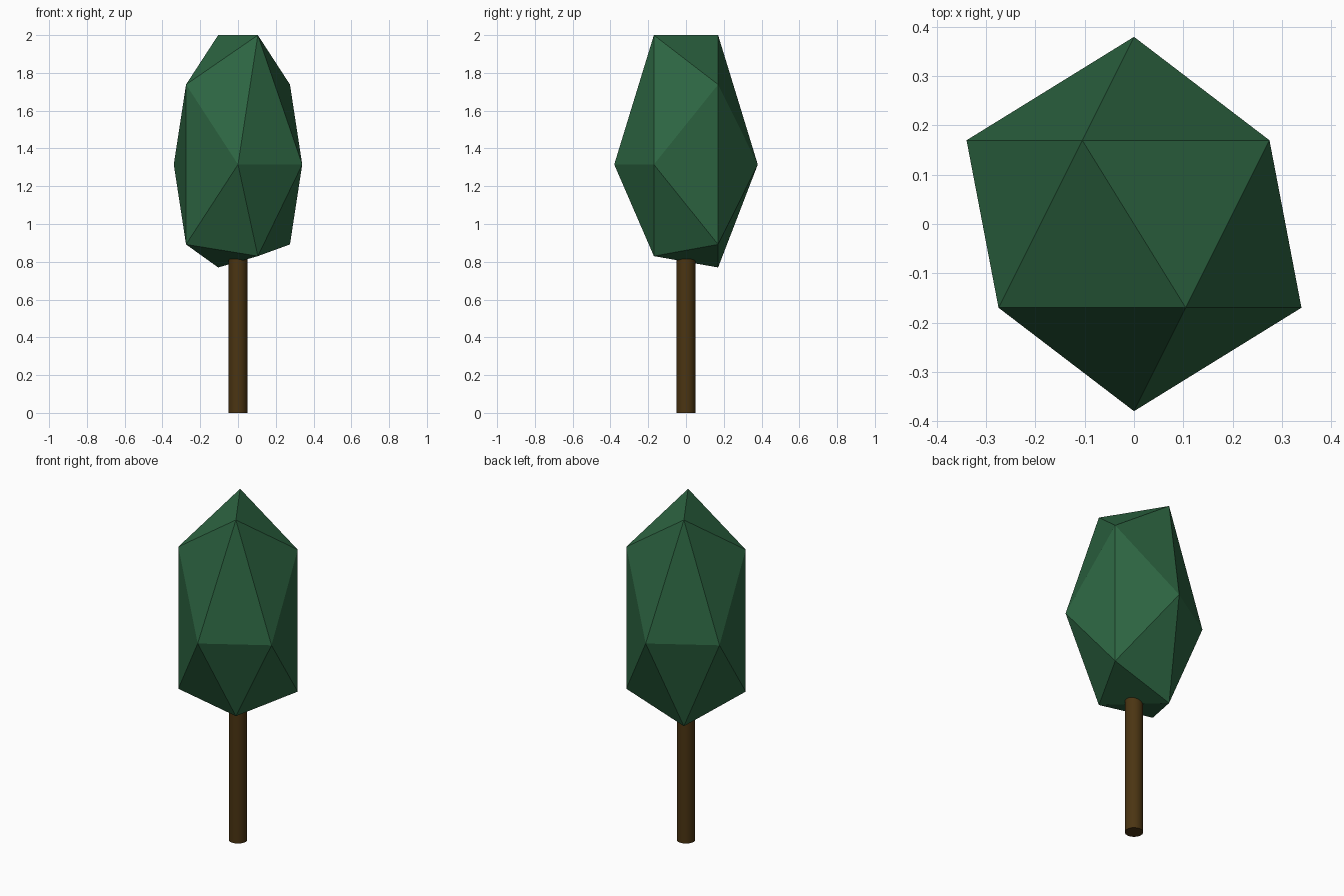
import bpy, bmesh
from math import sin, cos, radians

if "Cube" in bpy.data.objects:
    bpy.data.objects.remove(bpy.data.objects["Cube"])


def paint(obj, name, color):
    mat = bpy.data.materials.new(name)
    mat.diffuse_color = color
    mat.use_nodes = True
    mat.node_tree.nodes["Principled BSDF"].inputs["Base Color"].default_value = mat.diffuse_color
    obj.data.materials.append(mat)


# Trunk: smooth cylinder reaching into the crown
BOTTOM, TOP = 0.0, 0.9
bpy.ops.mesh.primitive_cylinder_add(vertices=32, radius=0.05, depth=TOP - BOTTOM,
                                    location=(0, 0, (TOP + BOTTOM) / 2))
trunk = bpy.context.object
trunk.name = "trunk"
bpy.ops.object.shade_smooth_by_angle()
paint(trunk, "bark", (0.07, 0.035, 0.006, 1))

# Crown: stretched icosahedron with its poles on the y axis
MID = 1.315
bm = bmesh.new()


def ring(y, start):
    verts = []
    for k in range(5):
        a = radians(start + 72 * k)
        verts.append(bm.verts.new((0.34 * cos(a), y, MID + 0.72 * sin(a))))
    return verts


front_pole = bm.verts.new((0, -0.38, MID))
back_pole = bm.verts.new((0, 0.38, MID))
front = ring(-0.17, 0)
back = ring(0.17, 36)

# Lowest points are pushed up to flatten the underside
front[4].co.z = 0.83
back[3].co.z = 0.77

for i in range(5):
    j = (i + 1) % 5
    bm.faces.new((front_pole, front[j], front[i]))
    bm.faces.new((front[i], front[j], back[i]))
    bm.faces.new((front[j], back[j], back[i]))
    bm.faces.new((back_pole, back[i], back[j]))
bmesh.ops.recalc_face_normals(bm, faces=bm.faces[:])

mesh = bpy.data.meshes.new("crown")
bm.to_mesh(mesh)
bm.free()
crown = bpy.data.objects.new("crown", mesh)
bpy.context.collection.objects.link(crown)
paint(crown, "leaves", (0.026, 0.13, 0.054, 1))
